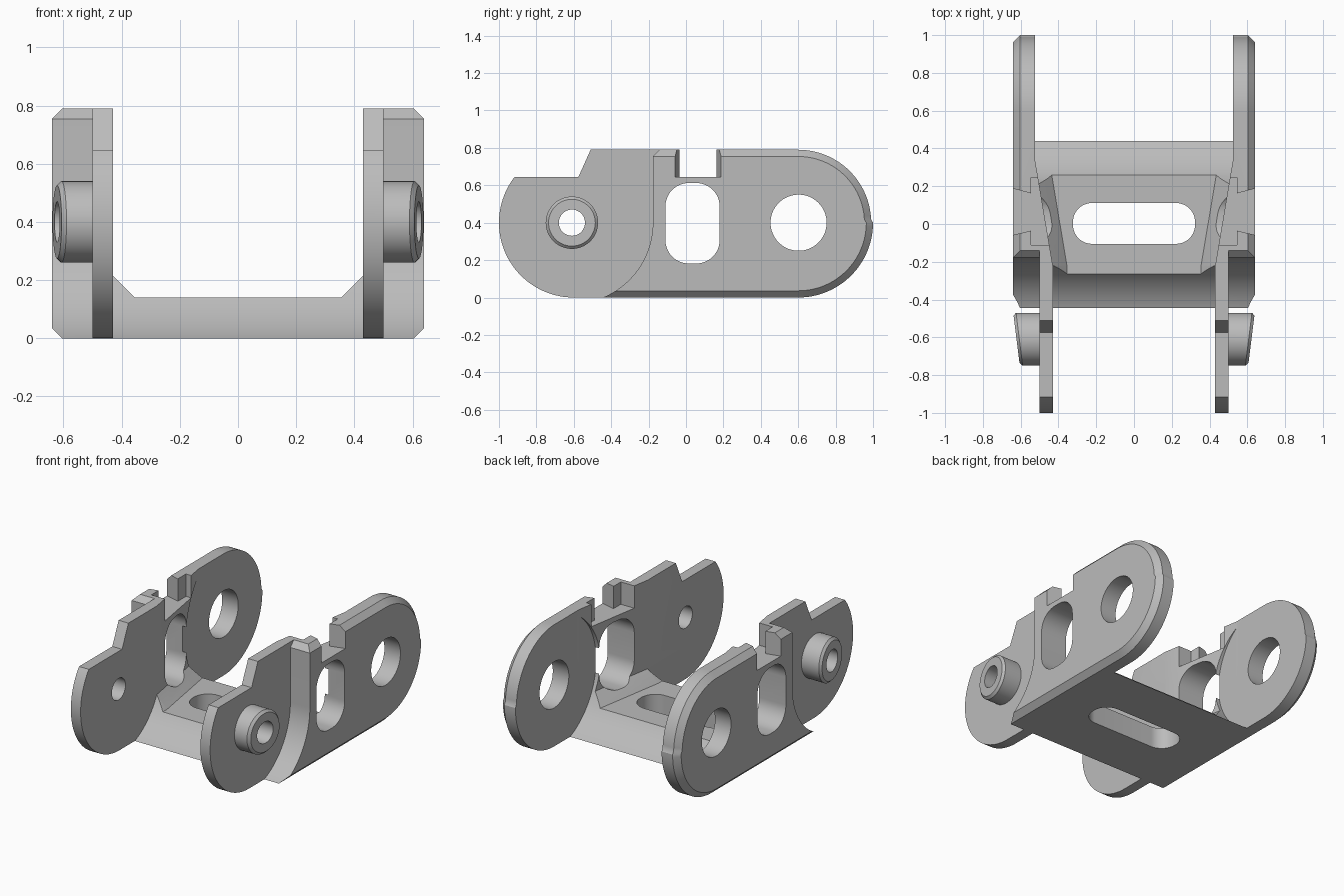
import bpy
import bmesh
from math import sin, cos, radians

cube = bpy.data.objects.get("Cube")
if cube:
    bpy.data.objects.remove(cube, do_unlink=True)

grey = bpy.data.materials.new("plain grey")
grey.use_nodes = True
grey.diffuse_color = (0.5, 0.5, 0.5, 1)
grey.node_tree.nodes["Principled BSDF"].inputs["Base Color"].default_value = (0.5, 0.5, 0.5, 1)

AXLE_Z, RADIUS, TOP = 0.4, 0.4, 0.79
REAR_Y, PIN_Y, CLEARANCE = 0.6, -0.61, 0.433
OUT_X, EDGE = 0.64, 0.036


def loft(name, sections):
    """Closed solid through sections with equal point counts."""
    bm = bmesh.new()
    rings = [[bm.verts.new(p) for p in s] for s in sections]
    n = len(rings[0])
    for a, b in zip(rings, rings[1:]):
        for i in range(n):
            j = (i + 1) % n
            bm.faces.new((a[i], a[j], b[j], b[i]))
    bm.faces.new(rings[0])
    bm.faces.new(rings[-1])
    bmesh.ops.recalc_face_normals(bm, faces=bm.faces)
    mesh = bpy.data.meshes.new(name)
    bm.to_mesh(mesh)
    bm.free()
    mesh.materials.append(grey)
    obj = bpy.data.objects.new(name, mesh)
    bpy.context.collection.objects.link(obj)
    return obj


def prism_x(name, pts, lo, hi):
    return loft(name, [[(x, y, z) for y, z in pts] for x in (lo, hi)])


def prism_z(name, pts, lo, hi):
    return loft(name, [[(x, y, z) for x, y in pts] for z in (lo, hi)])


def arc(cx, cy, r, start, end, steps=32):
    angles = [radians(start + (end - start) * i / steps) for i in range(steps + 1)]
    return [(cx + r * cos(a), cy + r * sin(a)) for a in angles]


def circle(cx, cy, r, steps=64):
    return arc(cx, cy, r, 0, 360, steps)[:-1]


def rounded_rect(cx, cy, hw, hh, r):
    pts = []
    for k, (sx, sy) in enumerate(((1, 1), (-1, 1), (-1, -1), (1, -1))):
        pts += arc(cx + sx * (hw - r), cy + sy * (hh - r), r, 90 * k, 90 * k + 90, 12)
    return pts


def combine(target, tool, operation):
    mod = target.modifiers.new(operation, "BOOLEAN")
    mod.operation, mod.solver, mod.object = operation, "EXACT", tool
    bpy.context.view_layer.objects.active = target
    bpy.ops.object.modifier_apply(modifier=mod.name)
    bpy.data.objects.remove(tool, do_unlink=True)


# Main block: round at the back, bevelled towards both outer sides
def block_section(x, inset):
    pts = [(-0.8, inset)] + arc(REAR_Y, AXLE_Z, RADIUS - inset, -90, 0)
    pts += arc(REAR_Y, AXLE_Z, TOP - AXLE_Z - inset, 0, 90)[1:] + [(-0.8, TOP - inset)]
    return [(x, y, z) for y, z in pts]


link = loft("chain_link", [
    block_section(-OUT_X, EDGE), block_section(EDGE - OUT_X, 0),
    block_section(OUT_X - EDGE, 0), block_section(OUT_X, EDGE)])

# Hollow front end that clears the neighbouring link
wall_y = PIN_Y + CLEARANCE
front_clearance = [(-1.5, -0.2), (PIN_Y, -0.2)] + arc(PIN_Y, AXLE_Z, CLEARANCE, -90, 0, 40)
front_clearance += [(wall_y, TOP - EDGE), (wall_y + EDGE, TOP),
                    (wall_y + 2 * EDGE, TOP + EDGE), (-1.5, TOP + EDGE)]
combine(link, prism_x("front_clearance", front_clearance, -1, 1), "DIFFERENCE")

# Front tongues with a stepped top, and slant-ended pins
tongue = [(0, 0)] + arc(-0.6, AXLE_Z, RADIUS, 270, 142.2, 48)
tongue += [(-0.575, 0.645), (-0.51, TOP), (0, TOP)]


def pin_ring(side, x, r, slant):
    return [(side * (x + slant * (y - PIN_Y)), y, z) for y, z in circle(PIN_Y, AXLE_Z, r)]


for side in (-1, 1):
    combine(link, prism_x("tongue", tongue, side * 0.43, side * 0.5), "UNION")
    pin = loft("pin", [pin_ring(side, 0.46, 0.14, 0), pin_ring(side, 0.607, 0.14, 0.125),
                       pin_ring(side, 0.622, 0.125, 0.125)])
    combine(link, pin, "UNION")


# Tapering channel between the walls, with sloped floor corners
def channel_section(y, w):
    half = [(w - 0.075, 0.14), (w, 0.215), (w, 1)]
    return [(x, y, z) for x, z in half + [(-x, z) for x, z in reversed(half)]]


combine(link, loft("channel", [
    channel_section(-1.3, 0.43), channel_section(-0.22, 0.43),
    channel_section(0.345, 0.525), channel_section(1.3, 0.525)]), "DIFFERENCE")

# Round rear clearance between the walls
combine(link, prism_x("rear_clearance", circle(REAR_Y + 0.005, AXLE_Z, CLEARANCE, 96),
                      -0.525, 0.525), "DIFFERENCE")

# Holes through the walls and the floor
combine(link, prism_x("rear_hole", circle(REAR_Y + 0.002, AXLE_Z, 0.15), -1, 1), "DIFFERENCE")
combine(link, prism_x("pin_hole", circle(PIN_Y, AXLE_Z, 0.07, 48), -1, 1), "DIFFERENCE")
combine(link, prism_x("wall_slot", rounded_rect(0.035, 0.397, 0.145, 0.215, 0.125), -1, 1),
        "DIFFERENCE")
combine(link, prism_z("floor_slot", rounded_rect(0, 0.003, 0.323, 0.108, 0.1), -0.1, 0.3),
        "DIFFERENCE")

# Stepped notches in the wall tops
notch = [(0.3, -0.11), (0.545, -0.11), (0.545, -0.035), (0.66, -0.063),
         (0.66, 0.193), (0.545, 0.162), (0.545, 0.245), (0.3, 0.245)]
for side in (-1, 1):
    combine(link, prism_z("notch", [(side * x, y) for x, y in notch], 0.645, 1), "DIFFERENCE")

bpy.ops.object.select_all(action="DESELECT")
link.select_set(True)
bpy.context.view_layer.objects.active = link
bpy.ops.object.shade_smooth_by_angle(angle=radians(25))
